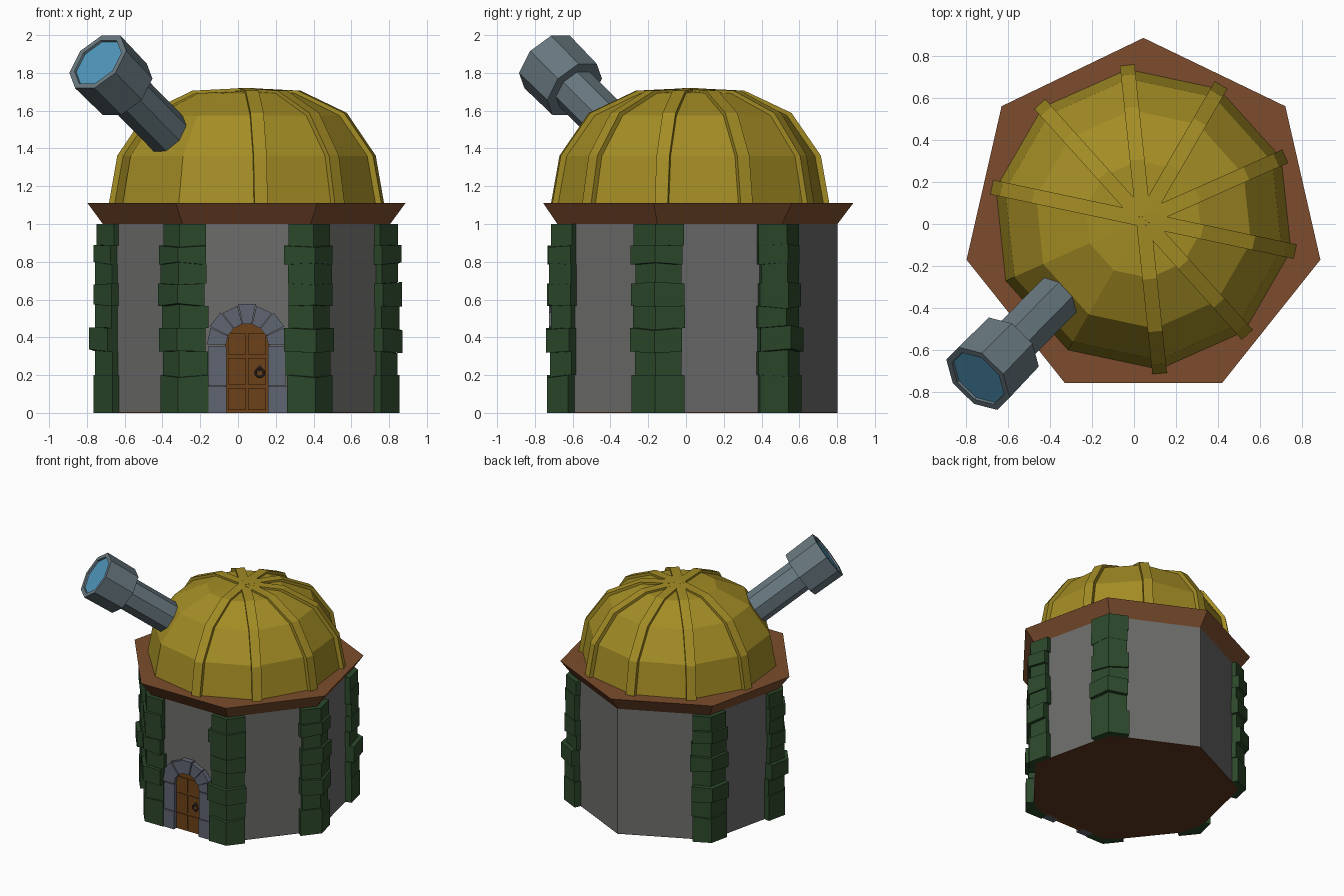
import bpy, bmesh, math, random
from math import sin, cos, pi, radians
from mathutils import Vector

if "Cube" in bpy.data.objects:
    bpy.data.objects.remove(bpy.data.objects["Cube"])

random.seed(4)
CX, CY = 0.045, 0.022          # tower axis
WALL_R = 0.78


def mat(name, r, g, b):
    m = bpy.data.materials.new(name)
    m.diffuse_color = (r, g, b, 1)
    m.use_nodes = True
    m.node_tree.nodes["Principled BSDF"].inputs["Base Color"].default_value = m.diffuse_color
    return m


GREY = mat("wall grey", 0.15, 0.15, 0.147)
BROWN = mat("roof brown", 0.20, 0.073, 0.026)
DARK = mat("floor brown", 0.11, 0.04, 0.015)
GOLD = mat("dome gold", 0.37, 0.265, 0.018)
GREEN = mat("corner green", 0.025, 0.066, 0.024)
STONE = mat("arch stone", 0.115, 0.13, 0.165)
WOOD = mat("door wood", 0.15, 0.055, 0.01)
IRON = mat("iron", 0.04, 0.025, 0.015)
STEEL = mat("telescope steel", 0.135, 0.185, 0.21)
GLASS = mat("lens blue", 0.08, 0.31, 0.50)


def loft(name, rings, m, join=None):
    """Closed solid through rings of equal point count, with end caps."""
    bm = bmesh.new()
    rows = [[bm.verts.new(p) for p in ring] for ring in rings]
    n = len(rows[0])
    for a, b in zip(rows, rows[1:]):
        for i in range(n):
            j = (i + 1) % n
            bm.faces.new((a[i], a[j], b[j], b[i]))
    bm.faces.new(rows[0][::-1])
    bm.faces.new(rows[-1])
    bmesh.ops.remove_doubles(bm, verts=bm.verts, dist=1e-5)
    bmesh.ops.recalc_face_normals(bm, faces=bm.faces)
    me = bpy.data.meshes.new(name)
    bm.to_mesh(me)
    bm.free()
    me.materials.append(m)
    ob = bpy.data.objects.new(name, me)
    bpy.context.collection.objects.link(ob)
    return ob


def ngon(n, r, z, start):
    return [Vector((CX + r * cos(start + 2 * pi * i / n),
                    CY + r * sin(start + 2 * pi * i / n), z)) for i in range(n)]


def plate(name, pts, y0, y1, m):
    """Extrude an (x, z) outline along y."""
    return loft(name, [[(x, y, z) for x, z in pts] for y in (y0, y1)], m)


def rect(x0, x1, z0, z1):
    return [(x0, z0), (x1, z0), (x1, z1), (x0, z1)]


# Seven-sided tower, floor and flared roof slab
H = pi / 2
loft("tower_wall", [ngon(7, WALL_R, 0.004, H), ngon(7, WALL_R, 1.0, H)], GREY)
loft("floor", [ngon(7, WALL_R, 0, H), ngon(7, WALL_R, 0.004, H)], DARK)
loft("roof_slab", [ngon(7, WALL_R, 1.0, H), ngon(7, 0.863, 1.11, H)], BROWN)

# Ten-sided dome
profile = [(0.717, 1.11), (0.672, 1.36), (0.522, 1.575), (0.28, 1.692), (0.0, 1.706)]
D = radians(24)
loft("dome", [ngon(10, max(r, 0.001), z, D) for r, z in profile], GOLD)

# Dome ribs on every corner except the two beside the telescope
outer = [(0.737, 1.11), (0.692, 1.362), (0.536, 1.588), (0.285, 1.706), (0.0, 1.72)]
for k in range(10):
    if k in (5, 6):
        continue
    a = D + k * pi / 5
    u, t = Vector((cos(a), sin(a), 0)), Vector((-sin(a), cos(a), 0))
    rings = []
    for (ri, zi), (ro, zo) in zip(profile, outer):
        pi_, po = [Vector((CX, CY, z)) + u * r
                   for r, z in ((ri - 0.02, max(1.11, zi - 0.015)), (ro, zo))]
        w = 0.035
        rings.append([pi_ - t * w, pi_ + t * w, po + t * w, po - t * w])
    loft(f"dome_rib_{k}", rings, GOLD)

# Stacked corner stones on all corners but the rear one
corners = ngon(7, WALL_R, 0, H)
levels = [0, 0.2, 0.325, 0.45, 0.565, 0.685, 0.785, 0.885, 1.0]
depths = [0.05, 0.042, 0.064, 0.04, 0.052, 0.038, 0.05, 0.034]
for k in range(1, 7):
    c = corners[k]
    e1 = (corners[k - 1] - c).normalized()
    e2 = (corners[(k + 1) % 7] - c).normalized()
    out = (c - Vector((CX, CY, 0))).normalized()
    n1 = (out - e1 * out.dot(e1)).normalized()
    n2 = (out - e2 * out.dot(e2)).normalized()
    tilt = 0.0
    for i, d in enumerate(depths):
        d += random.uniform(-0.006, 0.006)
        a1, a2 = [0.128 + random.uniform(-0.012, 0.012) for _ in range(2)]
        nxt = 0 if i == len(depths) - 1 else random.uniform(-0.016, 0.016)
        prism = [c + e1 * a1, c + e1 * a1 + n1 * d, c + out * d / cos(pi / 7),
                 c + e2 * a2 + n2 * d, c + e2 * a2, c - out * 0.04]
        bump = [0, 0, 1, 0, 0, 0]
        z0, z1 = levels[i], levels[i + 1]
        low = [p + Vector((0, 0, z0 + b * tilt)) for p, b in zip(prism, bump)]
        top = [p + Vector((0, 0, z1 + b * nxt)) for p, b in zip(prism, bump)]
        loft(f"corner_stone_{k}_{i}", [low, top], GREEN)
        tilt = nxt

# Arched door with raised panels
DX, SPRING, HW = 0.048, 0.36, 0.118
arch = [(DX + HW * cos(pi * i / 8), SPRING + HW * sin(pi * i / 8)) for i in range(9)]
plate("door", [(DX - HW, 0), (DX + HW, 0)] + arch, -0.66, -0.690, WOOD)
for row, (z0, z1) in enumerate(((0.015, 0.13), (0.15, 0.29), (0.31, 0.42))):
    for s in (-1, 1):
        plate(f"door_panel_{row}_{s}", rect(DX + s * 0.006, DX + s * 0.1, z0, z1),
              -0.685, -0.698, WOOD)

# Door handle: round plate and ring
plate("handle_plate", [(0.115 + 0.014 * cos(pi * i / 4), 0.235 + 0.02 * sin(pi * i / 4))
                       for i in range(8)], -0.69, -0.705, IRON)
bpy.ops.mesh.primitive_torus_add(location=(0.115, -0.705, 0.213), rotation=(pi / 2, 0, 0),
                                 major_radius=0.022, minor_radius=0.006,
                                 major_segments=12, minor_segments=6)
bpy.context.object.name = "handle_ring"
bpy.context.object.data.materials.append(IRON)

# Door surround: jamb stones and wedge stones
for s in (-1, 1):
    for i, (z0, z1, w) in enumerate(((0, 0.14, 0.213), (0.143, 0.355, 0.203))):
        plate(f"jamb_stone_{s}_{i}", rect(DX + s * 0.11, DX + s * w, z0, z1),
              -0.66, -0.722 + 0.006 * i, STONE)
for i in range(7):
    a0, a1 = pi * i / 7 + 0.012, pi * (i + 1) / 7 - 0.012
    ro = 0.213 + (0.008 if i % 2 else 0)
    pts = [(DX + r * cos(a), SPRING + r * sin(a))
           for r, a in ((0.112, a0), (ro, a0), (ro, a1), (0.112, a1))]
    plate(f"arch_stone_{i}", pts, -0.66, -0.718 - 0.006 * (i % 2), STONE)

# Telescope: octagonal tube, wide hood and recessed lens
front = Vector((-0.742, -0.735, 1.858))
axis = Vector((0.57, 0.58, -0.58)).normalized()
side = axis.cross(Vector((0, 0, 1))).normalized()
up = side.cross(axis)


def octagon(t, r):
    return [front + axis * t + r * (side * cos(a) + up * sin(a))
            for a in (pi / 8 + i * pi / 4 for i in range(8))]


loft("telescope_hood", [octagon(0.02, 0.148), octagon(0, 0.152), octagon(0, 0.185),
                        octagon(0.25, 0.18)], STEEL)
loft("telescope_tube", [octagon(0.24, 0.122), octagon(0.80, 0.122)], STEEL)
loft("telescope_lens", [octagon(0.012, 0.151), octagon(0.03, 0.14)], GLASS)
